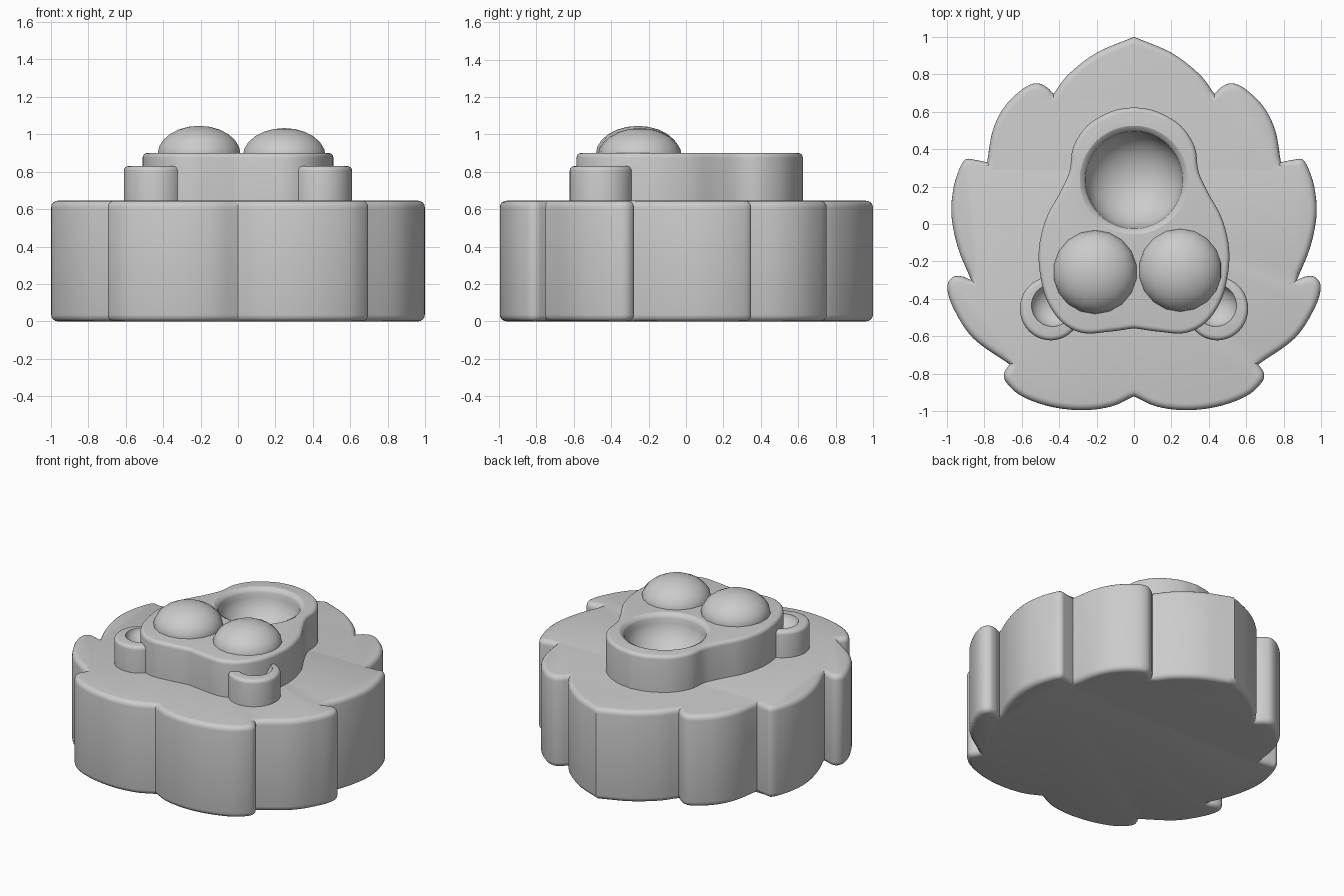
import bpy, bmesh, math
from mathutils import Vector

if "Cube" in bpy.data.objects:
    bpy.data.objects.remove(bpy.data.objects["Cube"])


def spline(pts, n=5):
    """Catmull-Rom curve through the points."""
    p = [Vector(q) for q in pts]
    p = [2 * p[0] - p[1]] + p + [2 * p[-1] - p[-2]]
    out = []
    for i in range(1, len(p) - 2):
        a, b, c, d = p[i - 1:i + 3]
        for k in range(n):
            t = k / n
            out.append(0.5 * (2 * b + (c - a) * t + (2 * a - 5 * b + 4 * c - d) * t * t
                              + (3 * b - a - 3 * c + d) * t ** 3))
    return out + [p[-2]]


def mirror_loop(half):
    """Closed outline from a right half that runs top to bottom on x = 0."""
    return half + [Vector((-v.x, v.y)) for v in reversed(half[1:-1])]


def inset(loop, d):
    """Clockwise loop moved inward by d."""
    out = []
    for i, p in enumerate(loop):
        a = (p - loop[i - 1]).normalized()
        b = (loop[(i + 1) % len(loop)] - p).normalized()
        n = Vector((a.y + b.y, -a.x - b.x)).normalized()
        c = max(0.7, n.dot(Vector((a.y, -a.x))))
        out.append(p + n * d / c)
    return out


def finish(name, bm):
    bmesh.ops.recalc_face_normals(bm, faces=bm.faces)
    me = bpy.data.meshes.new(name)
    bm.to_mesh(me)
    bm.free()
    ob = bpy.data.objects.new(name, me)
    bpy.context.collection.objects.link(ob)
    bpy.ops.object.select_all(action='DESELECT')
    ob.select_set(True)
    bpy.context.view_layer.objects.active = ob
    bpy.ops.object.shade_smooth_by_angle(angle=math.radians(40))
    return ob


def slab(name, loop, z0, z1, r, round_bottom=False):
    """Upright prism with rounded rim."""
    arc = [(r * (1 - math.cos(t)), r * (1 - math.sin(t)))
           for t in (math.pi / 2 * k / 4 for k in range(5))]
    levels = [(i, z0 + h) for i, h in reversed(arc)] if round_bottom else [(0, z0)]
    levels += [(i, z1 - h) for i, h in arc]
    bm = bmesh.new()
    rings = [[bm.verts.new((v.x, v.y, z)) for v in inset(loop, d)] for d, z in levels]
    for a, b in zip(rings, rings[1:]):
        for i in range(len(a)):
            bm.faces.new((a[i - 1], a[i], b[i], b[i - 1]))
    bm.faces.new(rings[0])
    bm.faces.new(rings[-1])
    return finish(name, bm)


def lathe(name, profile, centre, n=48):
    """Closed solid turned around a vertical axis at centre."""
    bm = bmesh.new()
    vs = [bm.verts.new((r, 0, z)) for r, z in profile]
    es = [bm.edges.new(e) for e in zip(vs, vs[1:])]
    bmesh.ops.spin(bm, geom=vs + es, cent=(0, 0, 0), axis=(0, 0, 1),
                   angle=2 * math.pi, steps=n, use_duplicate=False)
    bmesh.ops.remove_doubles(bm, verts=bm.verts, dist=1e-5)
    bmesh.ops.translate(bm, verts=bm.verts, vec=(*centre, 0))
    return finish(name, bm)


def carve(ob, cutter):
    m = ob.modifiers.new("hollow", 'BOOLEAN')
    m.operation, m.solver, m.object = 'DIFFERENCE', 'EXACT', cutter
    # keep smooth-by-angle shading after the cut
    bpy.context.view_layer.objects.active = ob
    bpy.ops.object.modifier_apply(modifier=m.name)
    bpy.ops.object.select_all(action='DESELECT')
    ob.select_set(True)
    bpy.ops.object.shade_smooth_by_angle(angle=math.radians(40))
    bpy.data.objects.remove(cutter)


# scalloped mane base: one curve per tuft
tufts = [
    [(0, 1), (.2, .915), (.35, .8), (.43, .695)],
    [(.43, .695), (.465, .73), (.52, .752), (.59, .725), (.69, .63), (.755, .5), (.785, .33)],
    [(.785, .33), (.85, .343), (.9, .345), (.935, .29), (.967, .18), (.975, .04), (.94, -.13), (.87, -.30)],
    [(.87, -.30), (.92, -.28), (.97, -.285), (.998, -.34), (.965, -.45), (.86, -.61), (.665, -.75)],
    [(.665, -.75), (.695, -.8), (.68, -.85), (.6, -.92), (.45, -.975), (.28, -.995), (.12, -.975), (0, -.92)],
]
half = []
for t in tufts:
    half = half[:-1] + spline(t)
slab("mane_base", mirror_loop(half), 0, .645, .035, True)

# raised face plate with rounded muzzle
face = spline([(0, .625), (.12, .602), (.25, .525), (.325, .41), (.345, .28), (.4, .16), (.47, .03),
               (.508, -.13), (.5, -.28), (.46, -.42), (.38, -.53), (.27, -.583), (.13, -.575), (0, -.557)])
head = slab("face_plate", mirror_loop(face), .62, .9, .025)

# bowl in the muzzle, with a softly flared rim
bowl = [(0, .65)] + [(.26 * math.sin(a), .87 - .22 * math.cos(a))
                     for a in (math.pi / 2 * k / 10 for k in range(1, 11))]
bowl += [(.268, .888), (.29, .9), (.29, .95), (0, .95)]
carve(head, lathe("bowl_cutter", bowl, (0, .235)))

# domed eyes
for name, x, y, top in (("eye_left", -.208, -.257, 1.045), ("eye_right", .247, -.247, 1.033)):
    bpy.ops.mesh.primitive_uv_sphere_add(segments=18, ring_count=12, radius=1, location=(x, y, top - .152))
    eye = bpy.context.object
    eye.name = name
    eye.scale = (.225, .225, .152)
    bpy.ops.object.shade_smooth()

# ears with a dished top
for name, s in (("ear_left", -1), ("ear_right", 1)):
    ring = [Vector((s * .445 + .165 * math.sin(a), -.452 + .17 * math.cos(a)))
            for a in (2 * math.pi * k / 40 for k in range(40))]
    ear = slab(name, ring, .62, .83, .025)
    dish = [(0, .755)] + [(.115 * math.sin(a), .845 - .09 * math.cos(a))
                          for a in (math.pi / 2 * k / 8 for k in range(1, 9))]
    carve(ear, lathe(name + "_cutter", dish + [(.115, .9), (0, .9)], (s * .435, -.435), 32))
